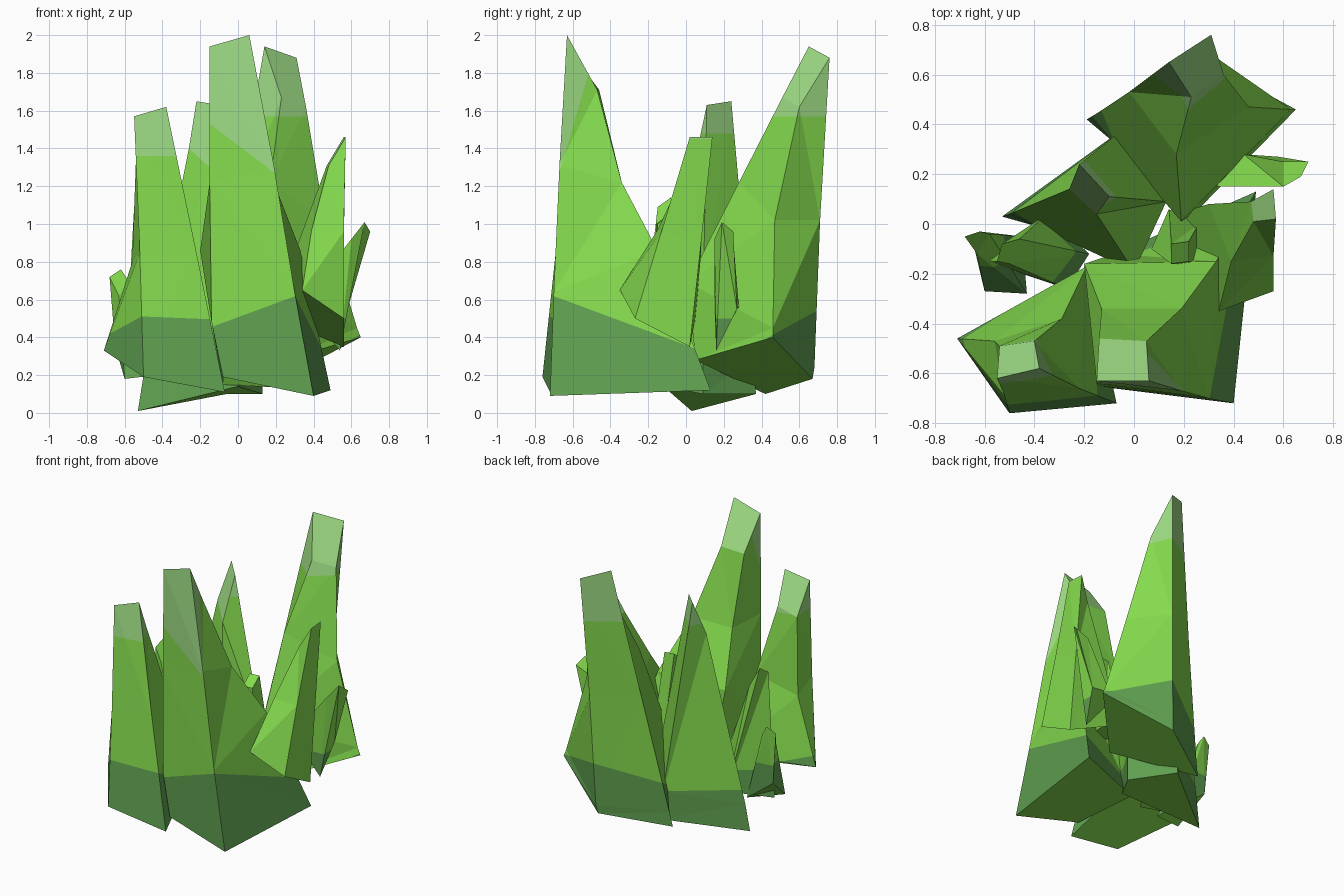
import bpy
import bmesh
from mathutils import Vector

default_cube = bpy.data.objects.get("Cube")
if default_cube:
    bpy.data.objects.remove(default_cube, do_unlink=True)


def make_material(name, colour):
    material = bpy.data.materials.new(name)
    material.use_nodes = True
    material.diffuse_color = (*colour, 1)
    shader = next(node for node in material.node_tree.nodes
                  if node.type == "BSDF_PRINCIPLED")
    shader.inputs["Base Color"].default_value = (*colour, 1)
    shader.inputs["Roughness"].default_value = 0.9
    return material


MATERIALS = [
    make_material("bright green", (0.23, 0.70, 0.075)),
    make_material("muted base green", (0.115, 0.35, 0.08)),
    make_material("pale tip green", (0.34, 0.71, 0.23)),
]
BRIGHT, MUTED, PALE = range(len(MATERIALS))


def split_and_paint(bm, caps, height, tilt, slot, above):
    """Cut the sides along a tilted plane and colour one part of them."""
    origin = Vector((0, 0, height))
    normal = Vector((-tilt[0], -tilt[1], 1)).normalized()
    sides = [face for face in bm.faces if face not in caps]
    bmesh.ops.bisect_plane(bm, geom=bm.verts[:] + bm.edges[:] + sides,
                           dist=0.0001, plane_co=origin, plane_no=normal)
    for face in bm.faces:
        side = (face.calc_center_median() - origin).dot(normal)
        if face not in caps and (side > 0) == above:
            face.material_index = slot


def shard(name, *rings, base=None, base_tilt=(0, 0), tip=None, tip_tilt=(0, 0)):
    """Skin four-cornered rings, listed from bottom to top in hundredths."""
    bm = bmesh.new()
    loops = [[bm.verts.new(Vector(point) / 100) for point in ring]
             for ring in rings]
    for lower, upper in zip(loops, loops[1:]):
        for i in range(len(lower)):
            j = (i + 1) % len(lower)
            bm.faces.new((lower[i], lower[j], upper[j], upper[i]))
    # Flat triangles keep the facets crisp where the corners are not coplanar
    bmesh.ops.triangulate(bm, faces=bm.faces[:])
    # The underside stays bright, the top facet is pale on tipped shards
    caps = [bm.faces.new(loops[0]), bm.faces.new(loops[-1])]
    caps[1].material_index = BRIGHT if tip is None else PALE
    if base is not None:
        split_and_paint(bm, caps, base, base_tilt, MUTED, above=False)
    if tip is not None:
        split_and_paint(bm, caps, tip, tip_tilt, PALE, above=True)
    bmesh.ops.recalc_face_normals(bm, faces=bm.faces[:])
    mesh = bpy.data.meshes.new(name)
    bm.to_mesh(mesh)
    bm.free()
    for material in MATERIALS:
        mesh.materials.append(material)
    built = bpy.data.objects.new(name, mesh)
    bpy.context.collection.objects.link(built)


# Tall shards: corners run front left, front right, back right, back left
shard("front_tall_shard",
      [(-8, -66, 19), (40, -72, 9), (49, 13, 12), (-8, -12, 15)],
      [(-14, -65, 48), (30, -70, 64), (33, -15, 86), (-20, -16, 86)],
      [(-15, -64, 122), (19, -67, 131), (19, -34, 122), (-13, -34, 122)],
      [(-15, -63, 194), (6, -63, 200), (5, -47, 171), (-14, -46, 171)],
      base=0.22, base_tilt=(0.32, -0.43), tip=3.37, tip_tilt=(-0.45, 3))

shard("front_side_shard",
      [(-50, -76, 19), (-7, -72, 11), (-19, -17, 40), (-71, -46, 33)],
      [(-52, -69, 85), (-22, -66, 85), (-29, -38, 92), (-56, -47, 80)],
      [(-55, -62, 157), (-38, -58, 162), (-40, -47, 140), (-54, -49, 135)],
      base=0.22, base_tilt=(0, -0.4), tip=1.36)

# Corners run front, right, back, left
shard("back_tall_shard",
      [(25, 5, 28), (65, 46, 40), (23, 67, 18), (-19, 42, 10)],
      [(19, 1, 69), (63, 46, 45), (24, 68, 24), (-17, 43, 20)],
      [(17, 28, 122), (46, 47, 102), (27, 71, 102), (-2, 53, 102)],
      [(23, 51, 167), (36, 60, 162), (31, 76, 188), (14, 65, 194)],
      base=0.16, base_tilt=(0, 0.55), tip=1.57)

shard("back_side_shard",
      [(0, -12, 14), (13, 9, 10), (-6, 37, 10), (-53, 3, 1)],
      [(0, -19, 55), (13, 9, 55), (-7, 36, 30), (-50, 4, 20)],
      [(-15, 4, 130), (-10, 11, 163), (-22, 24, 165), (-26, 14, 140)],
      base=0.3, tip=1.48)

shard("right_leaning_shard",
      [(34, -35, 65), (56, -27, 50), (56, 2, 35), (20, 5, 50)],
      [(39, -15, 97), (56, -13, 96), (56, 8, 90), (30, 8, 85)],
      [(48, 1, 131), (57, 2, 146), (56, 14, 146), (47, 9, 131)],
      tip=1.45)

# Small shards filling the gaps
shard("right_small_shard",
      [(33, 15, 58), (54, 16, 33), (58, 27, 55), (44, 28, 56)],
      [(60, 15, 92), (67, 19, 101), (70, 25, 96), (60, 25, 92)],
      base=0.5)

shard("left_middle_shard",
      [(-60, -15, 20), (-27, -26, 20), (-18, -12, 25), (-35, 4, 25)],
      [(-55, -15, 109), (-50, -16, 100), (-46, -6, 100), (-53, -8, 114)],
      base=0.4)

shard("left_small_shard",
      [(-60, -27, 18), (-43, -28, 20), (-45, -5, 20), (-65, -6, 35)],
      [(-63, -12, 62), (-58, -4, 70), (-62, -3, 76), (-68, -5, 72)],
      base=0.48)

shard("centre_small_shard",
      [(7, -10, 50), (25, -16, 50), (26, 0, 50), (14, 6, 50)],
      [(15, -16, 100), (22, -15, 100), (22, -7, 106), (15, -8, 106)])
